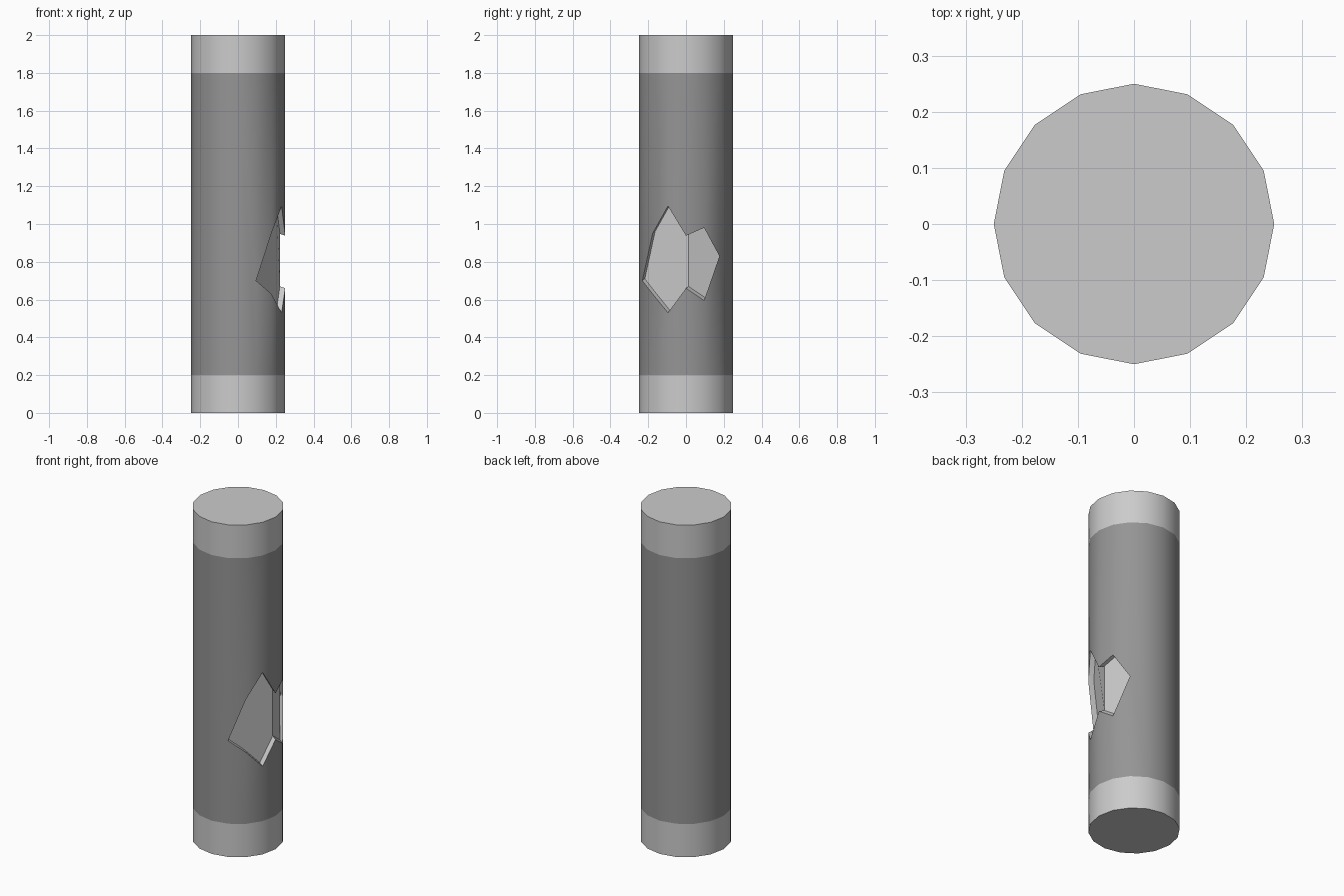
import bpy, bmesh
from math import cos, sin, pi
from mathutils import Vector

if "Cube" in bpy.data.objects:
    bpy.data.objects.remove(bpy.data.objects["Cube"])

R, N = 0.25, 16
BAND_LOW, BAND_HIGH = 0.2, 1.8

# damage outline: column index -> (lower z, upper z)
HOLE = {-3: (0.70, 0.70), -2: (0.63, 0.95), -1: (0.53, 1.095),
        0: (0.66, 0.938), 1: (0.595, 0.98), 2: (0.83, 0.83)}
SHIFT = Vector((-0.028, 0.013, 0.01))

dark = bpy.data.materials.new("dark_grey")
dark.diffuse_color = (0.3, 0.3, 0.3, 1)
dark.use_nodes = True
dark.node_tree.nodes["Principled BSDF"].inputs["Base Color"].default_value = dark.diffuse_color


def point(i, z):
    a = 2 * pi * i / N
    return Vector((R * cos(a), R * sin(a), z))


def finish(name, bm, mat=None):
    bmesh.ops.remove_doubles(bm, verts=bm.verts, dist=1e-5)
    me = bpy.data.meshes.new(name)
    bm.to_mesh(me)
    bm.free()
    ob = bpy.data.objects.new(name, me)
    bpy.context.collection.objects.link(ob)
    if mat:
        me.materials.append(mat)
    bpy.ops.object.select_all(action='DESELECT')
    ob.select_set(True)
    bpy.context.view_layer.objects.active = ob
    bpy.ops.object.shade_smooth_by_angle(angle=pi / 6)
    return ob


def face(bm, pts):
    # skip repeated points where the outline closes to a tip
    pts = [p for k, p in enumerate(pts) if (p - pts[k - 1]).length > 1e-6]
    bm.faces.new([bm.verts.new(p) for p in pts])


# light end bands, each closed by a cap
def end_band(name, z0, z1, cap_z):
    bm = bmesh.new()
    for i in range(N):
        face(bm, [point(i, z0), point(i + 1, z0), point(i + 1, z1), point(i, z1)])
    ring = [point(i, cap_z) for i in range(N)]
    face(bm, ring if cap_z == z1 else ring[::-1])
    finish(name, bm)


end_band("bottom_band", 0, BAND_LOW, 0)
end_band("top_band", BAND_HIGH, 2, 2)

# dark body wall, split around the damage
bm = bmesh.new()
for i in range(-8, 8):
    j = i + 1
    if i in HOLE and j in HOLE:
        face(bm, [point(i, BAND_LOW), point(j, BAND_LOW),
                  point(j, HOLE[j][0]), point(i, HOLE[i][0])])
        face(bm, [point(i, HOLE[i][1]), point(j, HOLE[j][1]),
                  point(j, BAND_HIGH), point(i, BAND_HIGH)])
    else:
        pts = [point(i, BAND_LOW), point(j, BAND_LOW)]
        if j in HOLE:
            pts.append(point(j, HOLE[j][0]))
        pts += [point(j, BAND_HIGH), point(i, BAND_HIGH)]
        if i in HOLE:
            pts.append(point(i, HOLE[i][0]))
        face(bm, pts)
finish("body", bm, dark)

# light recess: rim walls and a two-part sunken floor
bm = bmesh.new()
for i in range(-3, 2):
    for side in (0, 1):
        a, b = point(i, HOLE[i][side]), point(i + 1, HOLE[i + 1][side])
        quad = [a, b, b + SHIFT, a + SHIFT]
        face(bm, quad[::-1] if side else quad)
for first, last in ((-3, 0), (0, 2)):
    lower = [point(i, HOLE[i][0]) + SHIFT for i in range(first, last + 1)]
    upper = [point(i, HOLE[i][1]) + SHIFT for i in range(last, first - 1, -1)]
    face(bm, lower + upper)
finish("damage_recess", bm)
